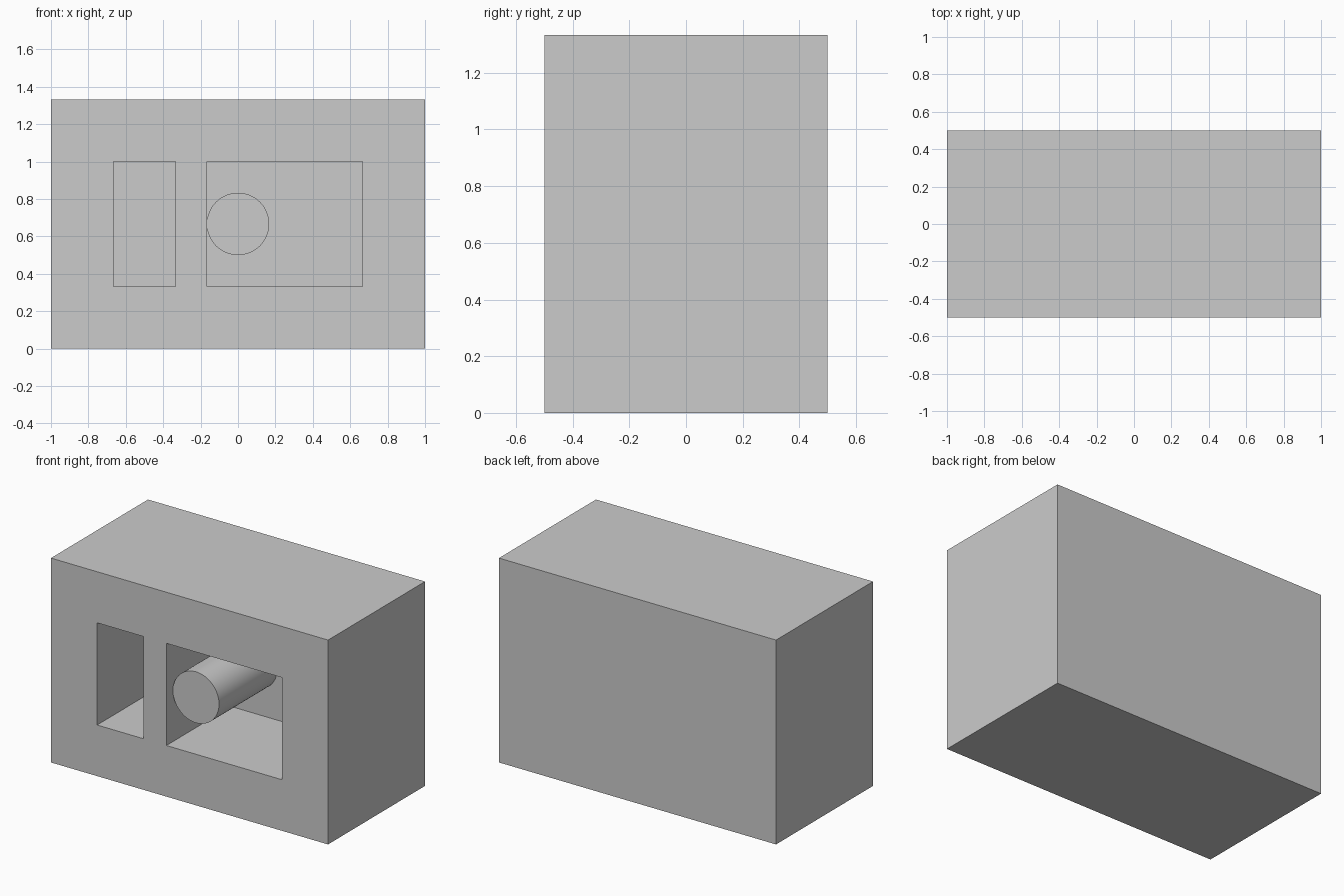
import bpy
import math

if "Cube" in bpy.data.objects:
    bpy.data.objects.remove(bpy.data.objects["Cube"], do_unlink=True)

U = 1 / 6                      # module the whole block is laid out on
FRONT, POCKET_BACK = -3 * U, U

grey = bpy.data.materials.new("plain grey")
grey.use_nodes = True
colour = (0.6, 0.6, 0.6, 1)
grey.diffuse_color = colour
grey.node_tree.nodes["Principled BSDF"].inputs["Base Color"].default_value = colour


def box(name, low, high):
    """Axis-aligned box between two corners."""
    bpy.ops.mesh.primitive_cube_add(size=1, location=[(a + b) / 2 for a, b in zip(low, high)])
    obj = bpy.context.object
    obj.name = name
    obj.scale = [b - a for a, b in zip(low, high)]
    bpy.ops.object.transform_apply(location=False, rotation=False, scale=True)
    obj.data.materials.append(grey)
    return obj


def cut_pocket(body, left, right):
    """Sink a rectangular pocket into the front of the body."""
    cutter = box("pocket_cutter", (left, FRONT - U, 2 * U), (right, POCKET_BACK, 6 * U))
    cutter.hide_render = True
    mod = body.modifiers.new("pocket", "BOOLEAN")
    mod.operation, mod.solver, mod.object = "DIFFERENCE", "EXACT", cutter
    bpy.context.view_layer.objects.active = body
    bpy.ops.object.modifier_apply(modifier=mod.name)
    bpy.data.objects.remove(cutter, do_unlink=True)


# Solid block with a narrow and a wide pocket
block = box("block", (-6 * U, FRONT, 0), (6 * U, 3 * U, 8 * U))
cut_pocket(block, -4 * U, -2 * U)
cut_pocket(block, -U, 4 * U)

# Round peg standing on the back of the wide pocket, just short of the front
peg_front = FRONT + 0.4 * U
bpy.ops.mesh.primitive_cylinder_add(
    vertices=64, radius=U, depth=POCKET_BACK - peg_front,
    location=(0, (POCKET_BACK + peg_front) / 2, 4 * U), rotation=(math.pi / 2, 0, 0))
peg = bpy.context.object
peg.name = "round_peg"
peg.data.materials.append(grey)
bpy.ops.object.shade_smooth_by_angle(angle=math.radians(30))
